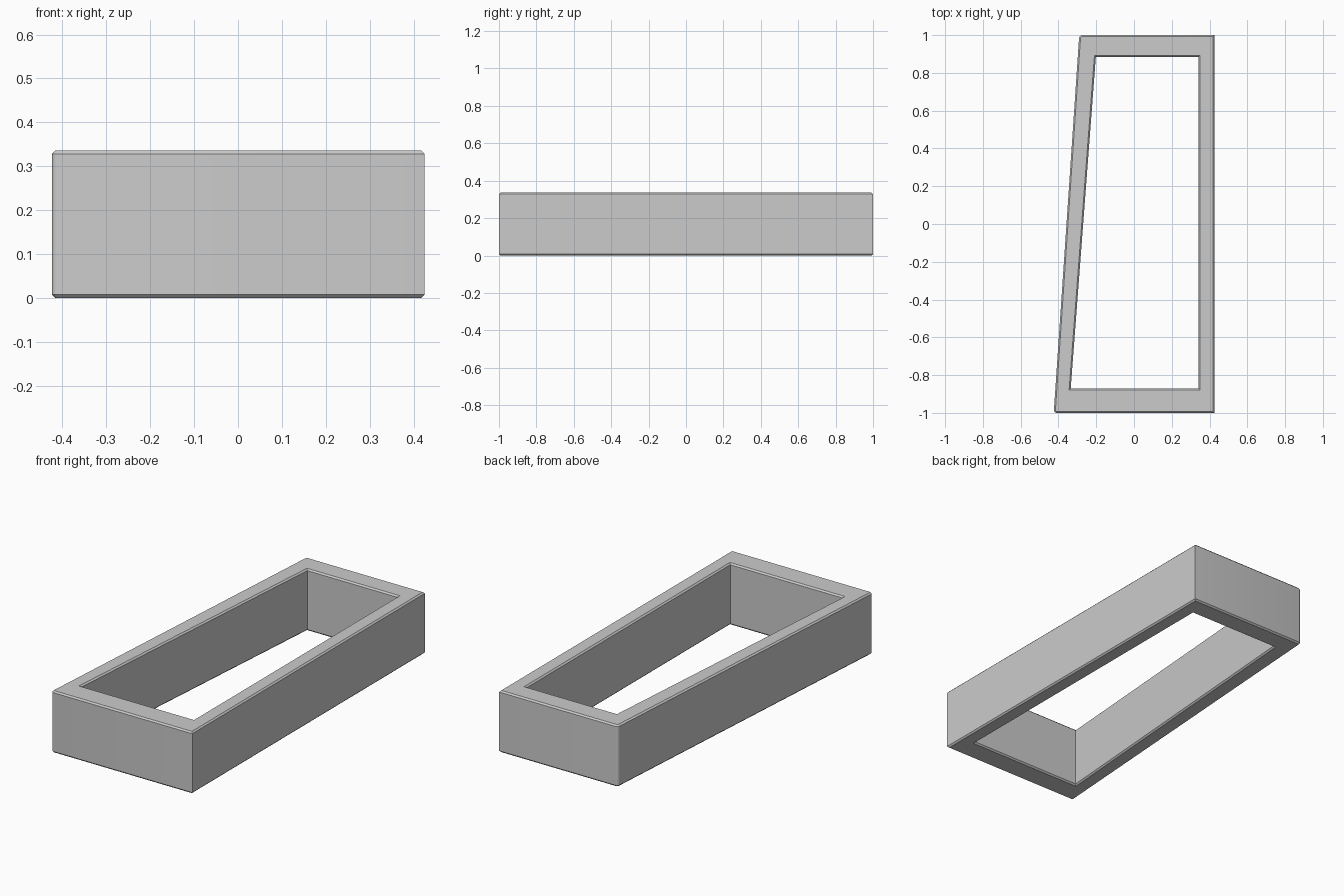
import bpy
import bmesh

HEIGHT = 0.336
CHAMFER = 0.008
CORNER_RADIUS = 0.015

# Plan outlines, counter-clockwise from the front left corner of the plan
OUTER = [(-0.425, -1), (0.425, -1), (0.425, 1), (-0.29, 1)]
INNER = [(-0.335, -0.87), (0.342, -0.87), (0.342, 0.885), (-0.202, 0.885)]

cube = bpy.data.objects.get("Cube")
if cube:
    bpy.data.objects.remove(cube, do_unlink=True)

# Plain grey material
grey = bpy.data.materials.new("light_grey")
grey.use_nodes = True
colour = (0.6, 0.6, 0.6, 1)
grey.diffuse_color = colour
grey.node_tree.nodes["Principled BSDF"].inputs["Base Color"].default_value = colour

# Tapered frame: four mitred walls around an open middle
bm = bmesh.new()


def ring(outline, z):
    return [bm.verts.new((x, y, z)) for x, y in outline]


out_low, out_high = ring(OUTER, 0), ring(OUTER, HEIGHT)
in_low, in_high = ring(INNER, 0), ring(INNER, HEIGHT)
loops = [out_low, out_high, in_high, in_low]
for i in range(4):
    j = (i + 1) % 4
    for a, b in zip(loops, loops[1:] + loops[:1]):
        bm.faces.new((a[i], a[j], b[j], b[i]))
bmesh.ops.recalc_face_normals(bm, faces=bm.faces)

# Round the two upright corners of the slanted wall
slanted = [e for e in bm.edges
           if set(e.verts) in ({out_low[0], out_high[0]}, {out_low[3], out_high[3]})]
bmesh.ops.bevel(bm, geom=slanted, offset=CORNER_RADIUS, segments=4,
                profile=0.5, affect='EDGES')

# Chamfer the top and bottom rims, inside and out
rims = [e for e in bm.edges
        if abs(e.verts[0].co.z - e.verts[1].co.z) < 0.001
        and abs(e.calc_face_angle(0)) > 1]
bmesh.ops.bevel(bm, geom=rims, offset=CHAMFER, segments=1,
                profile=0.5, affect='EDGES')

mesh = bpy.data.meshes.new("tapered_frame")
bm.to_mesh(mesh)
bm.free()
mesh.materials.append(grey)
frame = bpy.data.objects.new("tapered_frame", mesh)
bpy.context.collection.objects.link(frame)

# Smooth the rounded corners only
bpy.ops.object.select_all(action='DESELECT')
frame.select_set(True)
bpy.context.view_layer.objects.active = frame
bpy.ops.object.shade_smooth_by_angle(angle=0.52)
